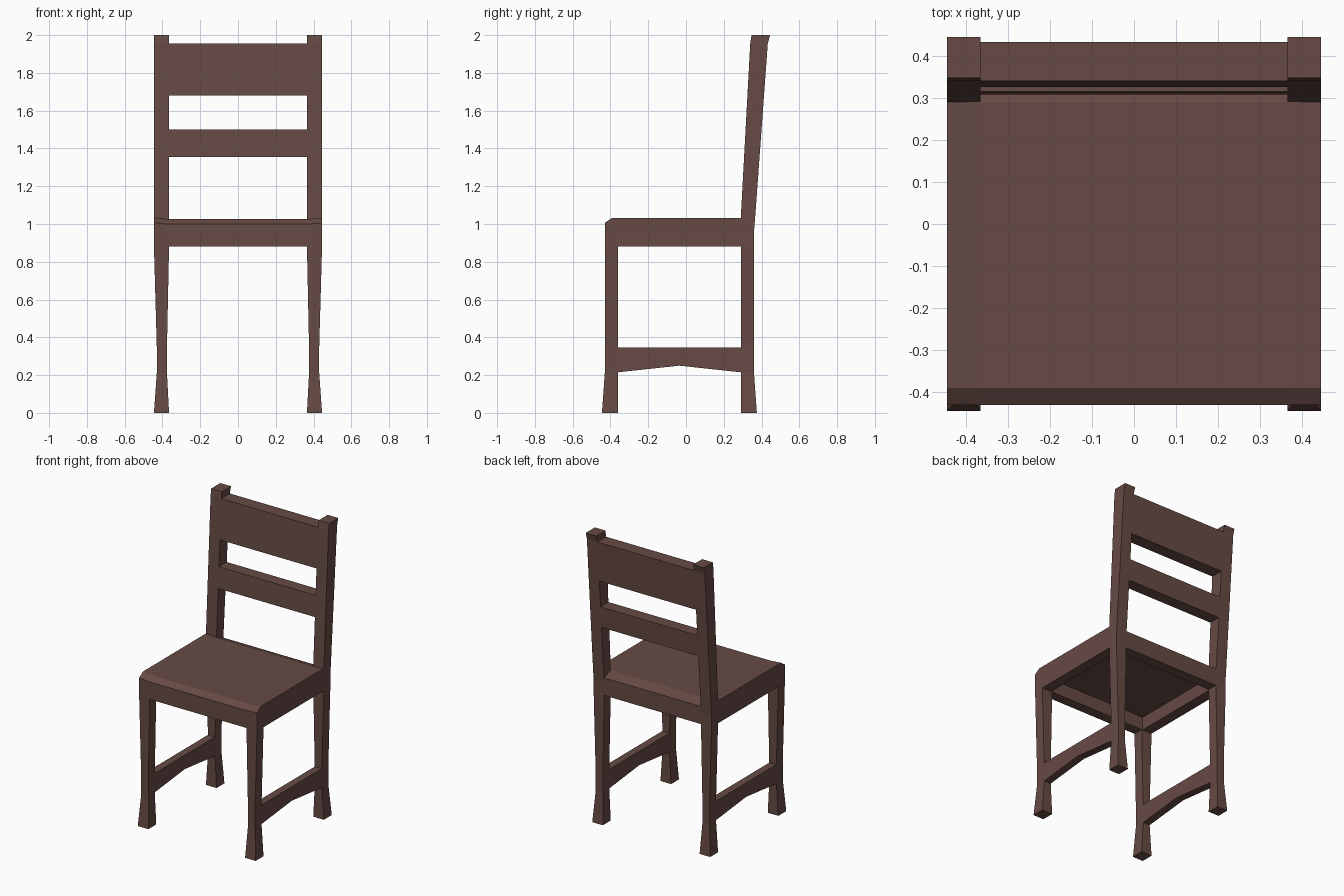
import bpy
import bmesh

cube = bpy.data.objects.get("Cube")
if cube:
    bpy.data.objects.remove(cube, do_unlink=True)

wood = bpy.data.materials.new("dark brown wood")
wood.use_nodes = True
colour = (0.135, 0.069, 0.058, 1)
wood.diffuse_color = colour
wood.node_tree.nodes["Principled BSDF"].inputs["Base Color"].default_value = colour


def loft(name, rings):
    """Skin a closed solid through rings of equal length."""
    bm = bmesh.new()
    loops = [[bm.verts.new(p) for p in ring] for ring in rings]
    n = len(loops[0])
    for a, b in zip(loops, loops[1:]):
        for i in range(n):
            j = (i + 1) % n
            bm.faces.new((a[i], a[j], b[j], b[i]))
    bm.faces.new(loops[0])
    bm.faces.new(loops[-1])
    bmesh.ops.recalc_face_normals(bm, faces=bm.faces)
    mesh = bpy.data.meshes.new(name)
    bm.to_mesh(mesh)
    bm.free()
    mesh.materials.append(wood)
    obj = bpy.data.objects.new(name, mesh)
    bpy.context.collection.objects.link(obj)
    return obj


def across(name, profile, x0, x1):
    """Extrude a (y, z) profile along x."""
    return loft(name, [[(x, y, z) for y, z in profile] for x in (x0, x1)])


def box(name, x0, x1, y0, y1, z0, z1):
    return across(name, [(y0, z0), (y1, z0), (y1, z1), (y0, z1)], x0, x1)


def post(name, side, sections):
    """Loft rectangular sections (z, inner x, outer x, front y, back y)."""
    return loft(name, [[(side * a, f, z), (side * b, f, z), (side * b, r, z), (side * a, r, z)]
                       for z, a, b, f, r in sections])


INNER, OUTER = 0.365, 0.445
FRONT, BACK = -0.43, 0.36
LEG_IN, BACK_IN = -0.36, 0.29
APRON, PANEL, TOP = 0.88, 0.97, 1.033

front_leg = [(0, INNER, OUTER, -0.445, LEG_IN),
             (0.21, 0.376, 0.43, FRONT, LEG_IN),
             (0.35, 0.376, 0.43, FRONT, LEG_IN),
             (APRON, INNER, OUTER, FRONT, LEG_IN),
             (PANEL, INNER, OUTER, FRONT, LEG_IN)]
back_post = [(0, INNER, OUTER, BACK_IN, 0.375),
             (0.21, 0.376, 0.43, BACK_IN, BACK),
             (0.35, 0.376, 0.43, BACK_IN, BACK),
             (APRON, INNER, OUTER, BACK_IN, BACK),
             (0.96, INNER, OUTER, BACK_IN, BACK),
             (TOP, INNER, OUTER, BACK_IN, 0.366),
             (1.955, INNER, OUTER, 0.34, 0.433),
             (2, INNER, OUTER, 0.347, 0.445)]
stretcher = [(LEG_IN, 0.215), (-0.035, 0.25), (BACK_IN, 0.215),
             (BACK_IN, 0.345), (LEG_IN, 0.345)]

# Legs, side stretchers and side aprons
for side, label in ((1, "left"), (-1, "right")):
    post(f"{label}_front_leg", side, front_leg)
    post(f"{label}_back_post", side, back_post)
    across(f"{label}_stretcher", stretcher, side * 0.377, side * 0.43)
    box(f"{label}_apron", side * 0.372, side * OUTER, LEG_IN, BACK_IN, APRON, PANEL)

# Front and back aprons
box("front_apron", -INNER, INNER, FRONT, LEG_IN, APRON, PANEL)
box("back_apron", -INNER, INNER, BACK_IN, BACK, APRON, PANEL)

# Seat, slightly dished, with a bevelled front edge
rings = []
for x, dip in ((-OUTER, 0), (-INNER, 0.007), (INNER, 0.007), (OUTER, 0)):
    top = TOP - dip
    rings.append([(x, y, z) for y, z in ((FRONT, PANEL), (BACK_IN, PANEL), (BACK_IN, top),
                                         (-0.39, top), (FRONT, top - 0.027))])
loft("seat", rings)

# Sloping rear edge of the seat between the posts
across("seat_rear_edge", [(BACK_IN, PANEL), (BACK, PANEL), (BACK, 1.0), (BACK_IN, TOP - 0.007)],
       -INNER, INNER)


# Back rails, flush with the leaning posts
def lean(z):
    t = (z - TOP) / (1.955 - TOP)
    return BACK_IN + 0.05 * t, 0.366 + 0.067 * t


for name, z0, z1 in (("middle_back_rail", 1.355, 1.5), ("top_back_rail", 1.68, 1.955)):
    (f0, r0), (f1, r1) = lean(z0), lean(z1)
    across(name, [(f0, z0), (r0, z0), (r1, z1), (f1, z1)], -INNER, INNER)
